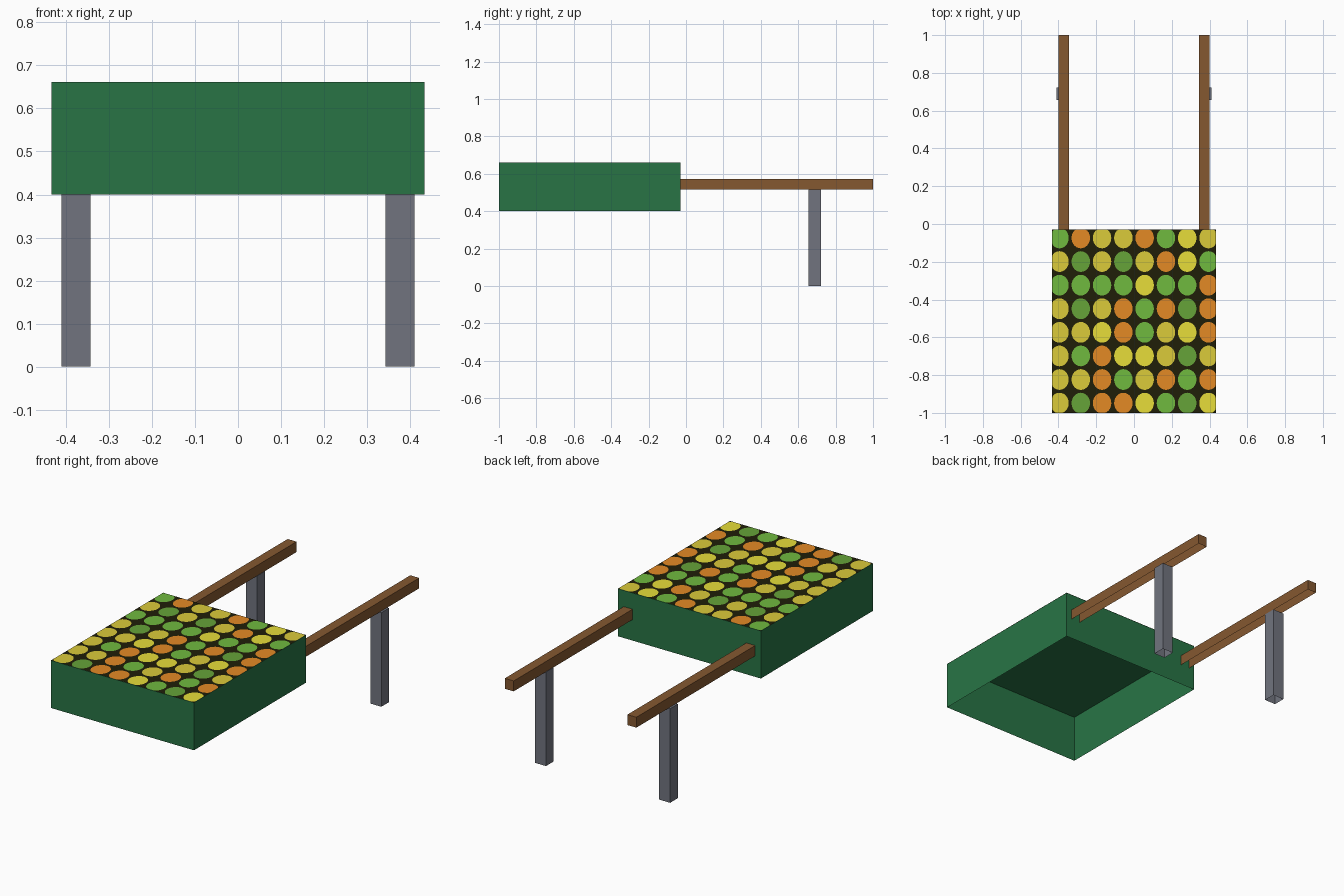
import bpy, bmesh, math
from mathutils import Vector

if "Cube" in bpy.data.objects:
    bpy.data.objects.remove(bpy.data.objects["Cube"])


def srgb(h):
    vals = [int(h[i:i + 2], 16) / 255 for i in (0, 2, 4)]
    return [c / 12.92 if c <= 0.04045 else ((c + 0.055) / 1.055) ** 2.4 for c in vals] + [1]


def material(name, h):
    m = bpy.data.materials.new(name)
    m.diffuse_color = srgb(h)
    m.use_nodes = True
    m.node_tree.nodes["Principled BSDF"].inputs["Base Color"].default_value = m.diffuse_color
    return m


GREEN = material("crate green", "287445")
BROWN = material("wood brown", "855830")
GREY = material("leg grey", "71747F")
SHADE = material("dark gap", "201E08")
FRUIT = {"K": material("ochre yellow", "DBCB3A"),
         "Y": material("bright yellow", "E7DE3A"),
         "O": material("orange", "E48A25"),
         "G": material("leaf green", "70BA3E"),
         "D": material("deep leaf green", "66A338")}


def finish(bm, name, mats):
    me = bpy.data.meshes.new(name)
    bm.to_mesh(me)
    bm.free()
    for m in mats:
        me.materials.append(m)
    ob = bpy.data.objects.new(name, me)
    bpy.context.collection.objects.link(ob)
    return ob


def box(name, lo, hi, mat, open_sides=()):
    """Box between two corners; open_sides lists the directions left without a face."""
    bm = bmesh.new()
    bmesh.ops.create_cube(bm, size=1)
    for v in bm.verts:
        v.co = [l + (c + 0.5) * (h - l) for c, l, h in zip(v.co, lo, hi)]
    bm.normal_update()
    gone = [f for f in bm.faces if any(f.normal.dot(Vector(d)) > 0.9 for d in open_sides)]
    bmesh.ops.delete(bm, geom=gone, context='FACES_ONLY')
    return finish(bm, name, [mat])


DOWN, FRONT = (0, 0, -1), (0, -1, 0)
X, Y0, Y1, TOP = 0.433, -1.0, -0.03, 0.662

# Crate: thin walls and lid, open underneath
box("crate", (-X, Y0, 0.4), (X, Y1, TOP - 0.001), GREEN, (DOWN,))

# Fruit sheet: 8 x 8 cells, each an oval in a dark surround, clipped at the crate edge
rows = ["GOKKOGYK", "KDKDKOYG", "GGGGYGGO", "KDKOGODO",
        "KKYOGKYO", "KGOYYKDK", "KKOGKOGO", "KDOOYGDY"]
keys = list(FRUIT)
DX, DY, N = 0.1127, 0.1249, 24
bm = bmesh.new()


def clipped(x, y):
    return bm.verts.new((max(-X, min(X, x)), max(Y0, min(Y1, y)), TOP))


for r, row in enumerate(rows):
    for c, key in enumerate(row):
        cx, cy = (c - 3.5) * DX, -0.074 - r * DY
        oval, rim = [], []
        for i in range(N):
            co, si = math.cos(math.tau * i / N), math.sin(math.tau * i / N)
            k = 0.5 / max(abs(co), abs(si))
            oval.append(clipped(cx + 0.049 * co, cy + 0.055 * si))
            rim.append(clipped(cx + DX * k * co, cy + DY * k * si))
        bm.faces.new(oval).material_index = 1 + keys.index(key)
        for i in range(N):
            j = (i + 1) % N
            bm.faces.new((oval[i], rim[i], rim[j], oval[j]))
bmesh.ops.remove_doubles(bm, verts=bm.verts, dist=1e-5)
finish(bm, "fruit_sheet", [SHADE] + list(FRUIT.values()))

# Handles and legs on both sides, hollow underneath
for side, s in (("left", -1), ("right", 1)):
    a, b = sorted((s * 0.345, s * 0.399))
    box(side + "_handle", (a, Y1, 0.515), (b, 1.0, 0.572), BROWN, (DOWN, FRONT))
    a, b = sorted((s * 0.343, s * 0.41))
    box(side + "_leg", (a, 0.656, 0), (b, 0.723, 0.516), GREY, (DOWN,))
